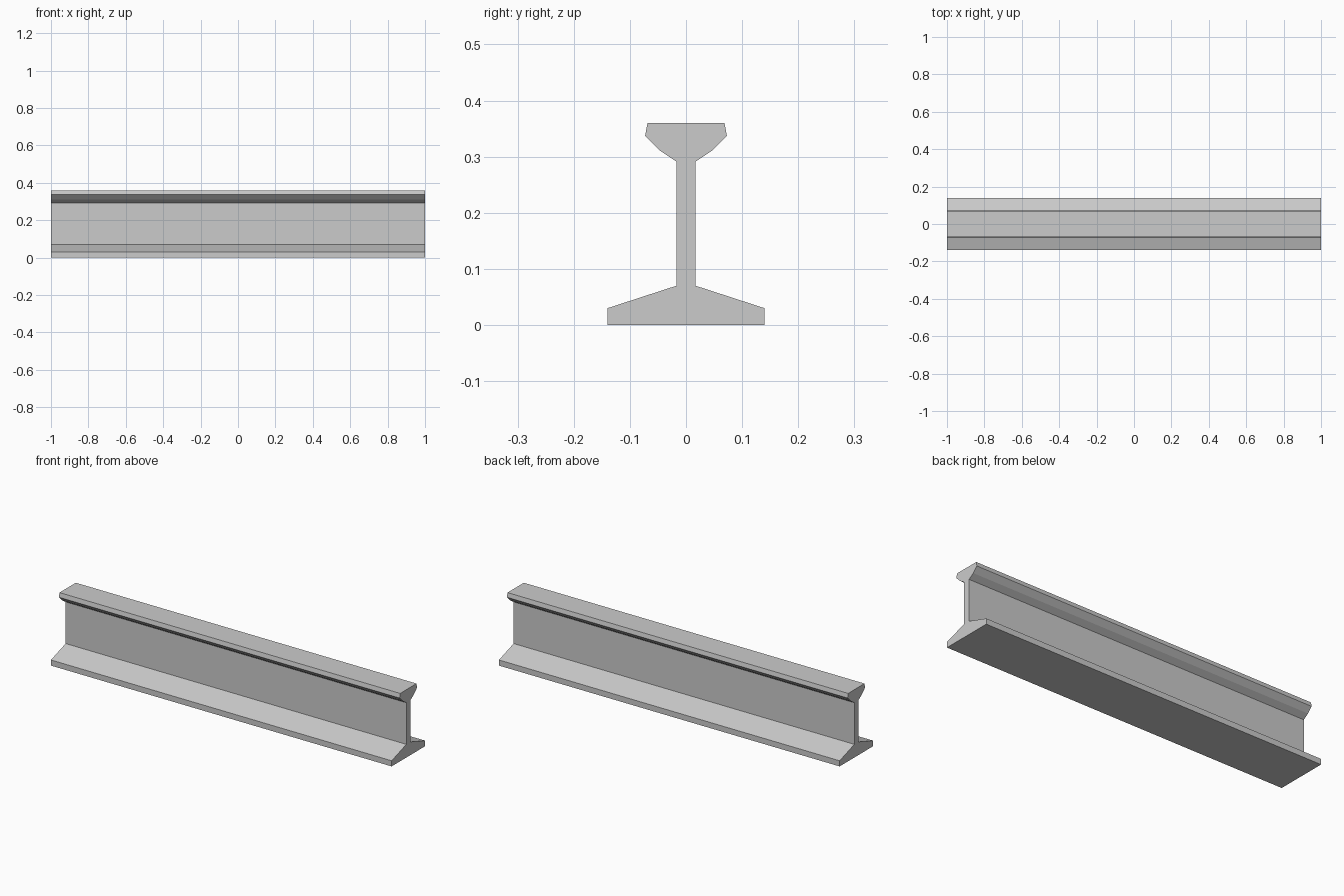
import bpy
import bmesh

if "Cube" in bpy.data.objects:
    bpy.data.objects.remove(bpy.data.objects["Cube"])

# Steel colour
steel = bpy.data.materials.new("steel grey")
steel.diffuse_color = (0.6, 0.6, 0.6, 1.0)
steel.use_nodes = True
steel.node_tree.nodes["Principled BSDF"].inputs["Base Color"].default_value = steel.diffuse_color

# Half cross-section (y, z): foot, web, then head
half = [(0.14, 0.0), (0.14, 0.03), (0.017, 0.07), (0.017, 0.291),
        (0.047, 0.311), (0.073, 0.337), (0.0685, 0.36)]
profile = half + [(-y, z) for y, z in reversed(half)]

# Extrude the mirrored cross-section along x
bm = bmesh.new()
end = bm.faces.new([bm.verts.new((-1.0, y, z)) for y, z in profile])
swept = bmesh.ops.extrude_face_region(bm, geom=[end], use_keep_orig=True)
far_verts = [g for g in swept["geom"] if isinstance(g, bmesh.types.BMVert)]
bmesh.ops.translate(bm, verts=far_verts, vec=(2.0, 0.0, 0.0))
bmesh.ops.recalc_face_normals(bm, faces=bm.faces[:])

mesh = bpy.data.meshes.new("rail_beam")
bm.to_mesh(mesh)
bm.free()
mesh.materials.append(steel)
rail = bpy.data.objects.new("rail_beam", mesh)
bpy.context.collection.objects.link(rail)
